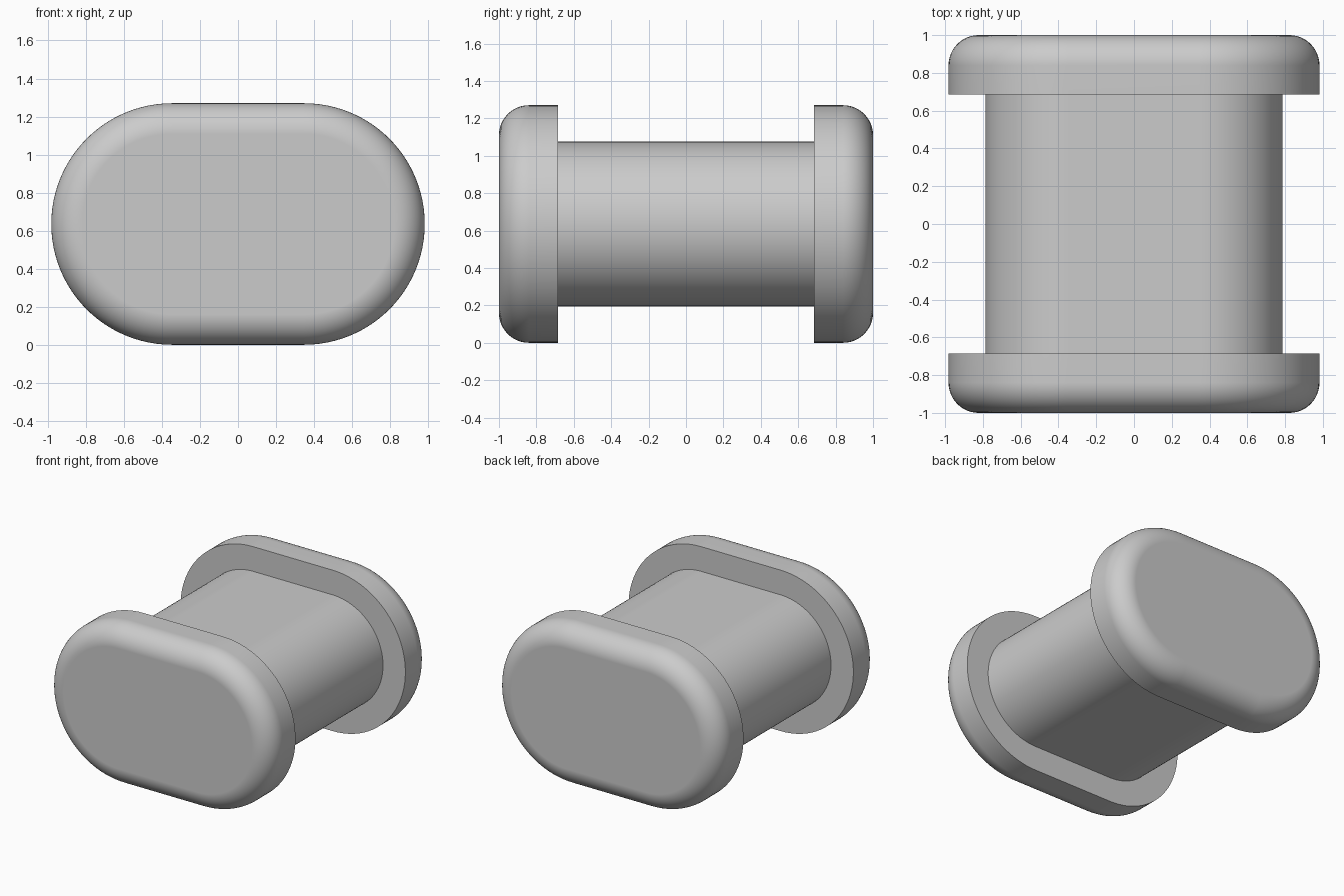
import bpy
import bmesh
from math import sin, cos, pi

if "Cube" in bpy.data.objects:
    bpy.data.objects.remove(bpy.data.objects["Cube"])

HALF_FLAT = 0.347      # half length of the straight run of every oval
CENTRE_Z = 0.635
SHAFT_R, FLANGE_R, FILLET = 0.44, 0.635, 0.16
SHAFT_Y = 0.685
ARC_STEPS = 48
FILLET_STEPS = 12

grey = bpy.data.materials.new("plain grey")
grey.use_nodes = True
colour = (0.6, 0.6, 0.6, 1)
grey.diffuse_color = colour
grey.node_tree.nodes["Principled BSDF"].inputs["Base Color"].default_value = colour


def oval(bm, y, radius):
    """Ring of vertices: two half circles joined by straight runs."""
    ring = []
    for side, start in ((1, -pi / 2), (-1, pi / 2)):
        for i in range(ARC_STEPS + 1):
            a = start + pi * i / ARC_STEPS
            ring.append(bm.verts.new((side * HALF_FLAT + radius * cos(a), y, radius * sin(a))))
    return ring


def loft(name, profile, cap=False, turn=0):
    """Skin ovals along a (y, radius) profile, optionally closing the first."""
    bm = bmesh.new()
    rings = [oval(bm, y, r) for y, r in profile]
    if cap:
        bm.faces.new(rings[0])
    for a, b in zip(rings, rings[1:]):
        for i in range(len(a)):
            j = (i + 1) % len(a)
            bm.faces.new((a[i], b[i], b[j], a[j]))
    mesh = bpy.data.meshes.new(name)
    bm.to_mesh(mesh)
    bm.free()
    mesh.materials.append(grey)
    obj = bpy.data.objects.new(name, mesh)
    obj.location.z = CENTRE_Z
    obj.rotation_euler.z = turn
    bpy.context.collection.objects.link(obj)
    bpy.ops.object.select_all(action='DESELECT')
    obj.select_set(True)
    bpy.context.view_layer.objects.active = obj
    bpy.ops.object.shade_smooth_by_angle()
    # Keep the flat end faces evenly shaded next to the fillet
    normals = obj.modifiers.new("even normals", 'WEIGHTED_NORMAL')
    normals.keep_sharp = True
    return obj


# Oval shaft
loft("shaft", [(-SHAFT_Y, SHAFT_R), (SHAFT_Y, SHAFT_R)])

# Flanges: rounded outer edge, straight rim, flat shoulder meeting the shaft
flange = []
for i in range(FILLET_STEPS + 1):
    a = pi / 2 * i / FILLET_STEPS
    flange.append((-1 + FILLET * (1 - cos(a)), FLANGE_R - FILLET * (1 - sin(a))))
flange += [(-SHAFT_Y, FLANGE_R), (-SHAFT_Y, SHAFT_R)]
loft("front_flange", flange, cap=True)
loft("back_flange", flange, cap=True, turn=pi)
